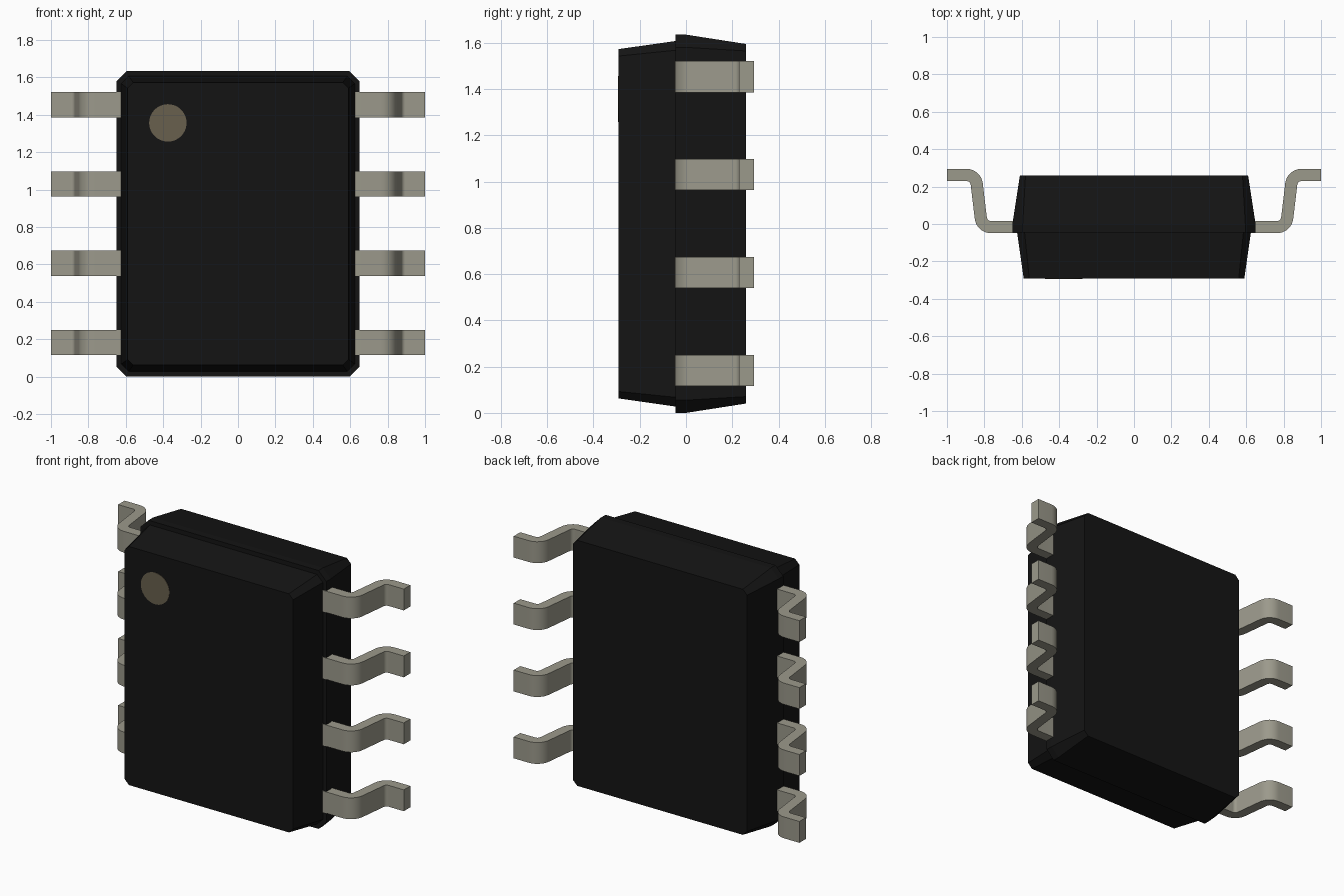
import bpy, bmesh
from math import radians, cos, sin, pi

if "Cube" in bpy.data.objects:
    bpy.data.objects.remove(bpy.data.objects["Cube"])


def material(name, rgb):
    m = bpy.data.materials.new(name)
    m.diffuse_color = (*rgb, 1)
    m.use_nodes = True
    m.node_tree.nodes["Principled BSDF"].inputs["Base Color"].default_value = m.diffuse_color
    return m


def loft(name, rings, mat):
    """Skin equal-length closed rings and cap both ends."""
    bm = bmesh.new()
    loops = [[bm.verts.new(p) for p in ring] for ring in rings]
    n = len(loops[0])
    for a, b in zip(loops, loops[1:]):
        for i in range(n):
            j = (i + 1) % n
            bm.faces.new((a[i], a[j], b[j], b[i]))
    bm.faces.new(loops[0])
    bm.faces.new(loops[-1])
    bmesh.ops.recalc_face_normals(bm, faces=bm.faces)
    me = bpy.data.meshes.new(name)
    bm.to_mesh(me)
    bm.free()
    ob = bpy.data.objects.new(name, me)
    bpy.context.collection.objects.link(ob)
    me.materials.append(mat)
    return ob


def octagon(y, hx, hz, c):
    """Rectangle with cut corners, upright at depth y."""
    zc = 0.8175
    pts = [(hx, hz - c), (hx - c, hz), (c - hx, hz), (-hx, hz - c),
           (-hx, c - hz), (c - hx, -hz), (hx - c, -hz), (hx, c - hz)]
    return [(x, y, zc + z) for x, z in pts]


black = material("black_plastic", (0.007, 0.007, 0.007))
metal = material("lead_metal", (0.33, 0.32, 0.26))
tan = material("marker_tan", (0.14, 0.115, 0.075))

# Moulded body halves, the back one slightly larger at the seam
loft("body_front", [octagon(-0.291, 0.59, 0.755, 0.03),
                    octagon(-0.045, 0.625, 0.79, 0.04)], black)
loft("body_back", [octagon(-0.045, 0.65, 0.8175, 0.055),
                   octagon(0.0, 0.65, 0.8175, 0.055),
                   octagon(0.26, 0.61, 0.777, 0.03)], black)

# Pin one marker
circle = [(0.1 * cos(i * pi / 24), 0.1 * sin(i * pi / 24)) for i in range(48)]
loft("pin_marker", [[(x - 0.375, y, z + 1.357) for x, z in circle]
                    for y in (-0.2935, -0.288)], tan)


# Gull-wing lead profile: two concentric-arc bends
def arc(cx, cy, r, a0, a1, n=8):
    return [(cx + r * cos(radians(a0 + (a1 - a0) * i / n)),
             cy + r * sin(radians(a0 + (a1 - a0) * i / n))) for i in range(n + 1)]


B1, B2, R_IN, R_OUT, LEAN = (0.765, 0.038), (0.895, 0.2075), 0.022, 0.087, 7
profile = ([(0.623, -0.049)] + arc(*B1, R_OUT, -90, -LEAN)
           + arc(*B2, R_IN, 180 - LEAN, 90) + [(1.0, 0.2295), (1.0, 0.2945)]
           + arc(*B2, R_OUT, 90, 180 - LEAN) + arc(*B1, R_IN, -LEAN, -90)
           + [(0.623, 0.016)])

# Four leads on each side
for label, s in (("right", 1), ("left", -1)):
    for k in range(4):
        z = 0.183 + k * 0.4235
        ob = loft(f"lead_{label}_{k + 1}",
                  [[(s * x, y, z + dz) for x, y in profile] for dz in (-0.0675, 0.0675)],
                  metal)
        bpy.ops.object.select_all(action='DESELECT')
        ob.select_set(True)
        bpy.context.view_layer.objects.active = ob
        bpy.ops.object.shade_smooth_by_angle(angle=radians(30))
